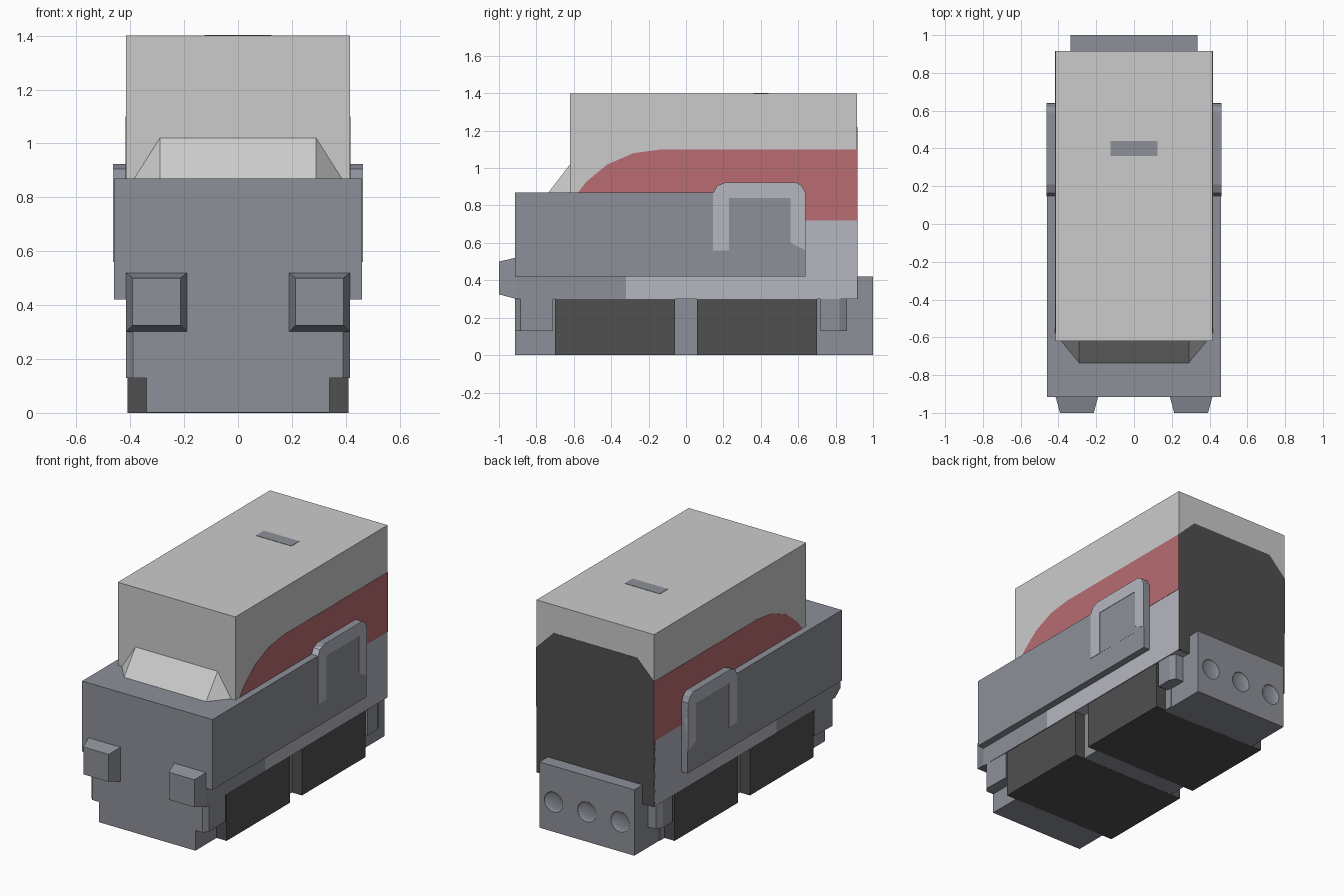
import bpy, bmesh, math
from mathutils import Matrix, Vector

if "Cube" in bpy.data.objects:
    bpy.data.objects.remove(bpy.data.objects["Cube"])


def material(name, r, g, b):
    m = bpy.data.materials.new(name)
    m.diffuse_color = (r, g, b, 1)
    m.use_nodes = True
    m.node_tree.nodes["Principled BSDF"].inputs["Base Color"].default_value = m.diffuse_color
    return m


SLATE = material("slate", 0.27, 0.28, 0.32)
STEEL = material("steel", 0.46, 0.47, 0.53)
LIGHT = material("light", 0.78, 0.78, 0.78)
DARK = material("dark", 0.08, 0.08, 0.08)
RED = material("red", 0.48, 0.15, 0.17)


def finish(name, bm, mat):
    bmesh.ops.recalc_face_normals(bm, faces=bm.faces)
    me = bpy.data.meshes.new(name)
    bm.to_mesh(me)
    bm.free()
    me.materials.append(mat)
    ob = bpy.data.objects.new(name, me)
    bpy.context.collection.objects.link(ob)
    return ob


def prism(name, pts, axis, a, b, mat):
    """Extrude a 2D outline along axis from a to b (remaining axes in xyz order)."""
    bm = bmesh.new()

    def at(p, d):
        c = list(p)
        c.insert("xyz".index(axis), d)
        return bm.verts.new(c)
    lo = [at(p, a) for p in pts]
    hi = [at(p, b) for p in pts]
    bm.faces.new(lo)
    bm.faces.new(hi)
    for i in range(len(pts)):
        j = (i + 1) % len(pts)
        bm.faces.new((lo[i], lo[j], hi[j], hi[i]))
    return finish(name, bm, mat)


def box(name, x, y, z, mat):
    pts = [(x[0], y[0]), (x[1], y[0]), (x[1], y[1]), (x[0], y[1])]
    return prism(name, pts, "z", z[0], z[1], mat)


def hull_of(name, pts, mat):
    bm = bmesh.new()
    for p in pts:
        bm.verts.new(p)
    bmesh.ops.convex_hull(bm, input=bm.verts)
    return finish(name, bm, mat)


# Main body
box("cargo_box", (-0.415, 0.415), (-0.62, 0.915), (0.72, 1.4), LIGHT)
box("lower_body", (-0.415, 0.415), (-0.32, 0.915), (0.3, 0.72), STEEL)
box("front_lower_body", (-0.415, 0.415), (-0.915, -0.32), (0.3, 0.42), SLATE)
box("hull", (-0.46, 0.46), (-0.915, 0.64), (0.42, 0.87), SLATE)
box("roof_vent", (-0.125, 0.125), (0.36, 0.44), (1.39, 1.402), SLATE)

# Sloped windscreen
hull_of("windscreen", [(s * x, y, z) for s in (-1, 1) for x, y, z in
        ((0.29, -0.735, 0.87), (0.385, -0.62, 0.87), (0.29, -0.62, 1.02),
         (0.29, -0.5, 1.02), (0.385, -0.5, 0.87))], LIGHT)

# Rear panel with cut top corners
prism("rear_panel", [(-0.415, 0.3), (0.415, 0.3), (0.415, 1.1), (0.295, 1.22),
                     (-0.295, 1.22), (-0.415, 1.1)], "y", 0.9, 0.917, DARK)

# Undercarriage
box("chassis", (-0.34, 0.34), (-0.915, 0.75), (0.001, 0.3), SLATE)
rear = box("rear_bumper", (-0.335, 0.335), (0.69, 1.0), (0, 0.42), SLATE)
for n, y in (("front", (-0.7, -0.06)), ("rear", (0.06, 0.7))):
    box(n + "_running_gear", (-0.41, 0.41), y, (0, 0.3), DARK)
prism("front_skirt", [(-0.36, -0.71), (-0.41, -0.71), (-0.415, -0.885), (-0.39, -0.915),
                      (0.39, -0.915), (0.415, -0.885), (0.41, -0.71), (0.36, -0.71)],
      "z", 0.13, 0.3, SLATE)

# Round dimples in the rear bumper
bm = bmesh.new()
for x in (-0.235, 0, 0.235):
    bmesh.ops.create_uvsphere(bm, u_segments=20, v_segments=12, radius=0.065,
                              matrix=Matrix.Translation((x, 1.0, 0.19)) @ Matrix.Diagonal((1, 0.25, 1, 1)))
cutter = finish("dimple_cutter", bm, SLATE)
cutter.hide_render = True
cutter.hide_set(True)
mod = rear.modifiers.new("dimples", "BOOLEAN")
mod.operation = "DIFFERENCE"
mod.object = cutter
mod.solver = "EXACT"

# Parts repeated on both sides
for s, side in ((-1, "left"), (1, "right")):
    # Red stripe with curved front
    prism(side + "_stripe", [(0.916, 0.72), (0.916, 1.1), (-0.13, 1.1), (-0.28, 1.08),
                             (-0.42, 1.02), (-0.53, 0.93), (-0.585, 0.86), (-0.585, 0.72)],
          "x", s * 0.38, s * 0.417, RED)
    # Side panel and its raised frame
    outline = [(0.145, 0.56), (0.145, 0.865), (0.165, 0.905), (0.21, 0.923),
               (0.59, 0.923), (0.62, 0.905), (0.64, 0.865), (0.64, 0.56)]
    prism(side + "_panel", outline, "x", s * 0.415, s * 0.4605, SLATE)
    prism(side + "_panel_frame", outline + [(0.56, 0.6), (0.56, 0.84), (0.23, 0.84),
                                            (0.23, 0.6), (0.23, 0.56)],
          "x", s * 0.415, s * 0.463, STEEL)
    # Tapered headlight
    hull_of(side + "_headlight",
            [(s * x, -0.915, z) for x in (0.19, 0.415) for z in (0.302, 0.52)] +
            [(s * x, -1.0, z) for x in (0.213, 0.392) for z in (0.325, 0.5)], SLATE)
    # Rear step
    prism(side + "_rear_step", [(s * 0.32, 0.72), (s * 0.41, 0.72), (s * 0.41, 0.82),
                                (s * 0.39, 0.86), (s * 0.32, 0.86)], "z", 0.13, 0.3, SLATE)
